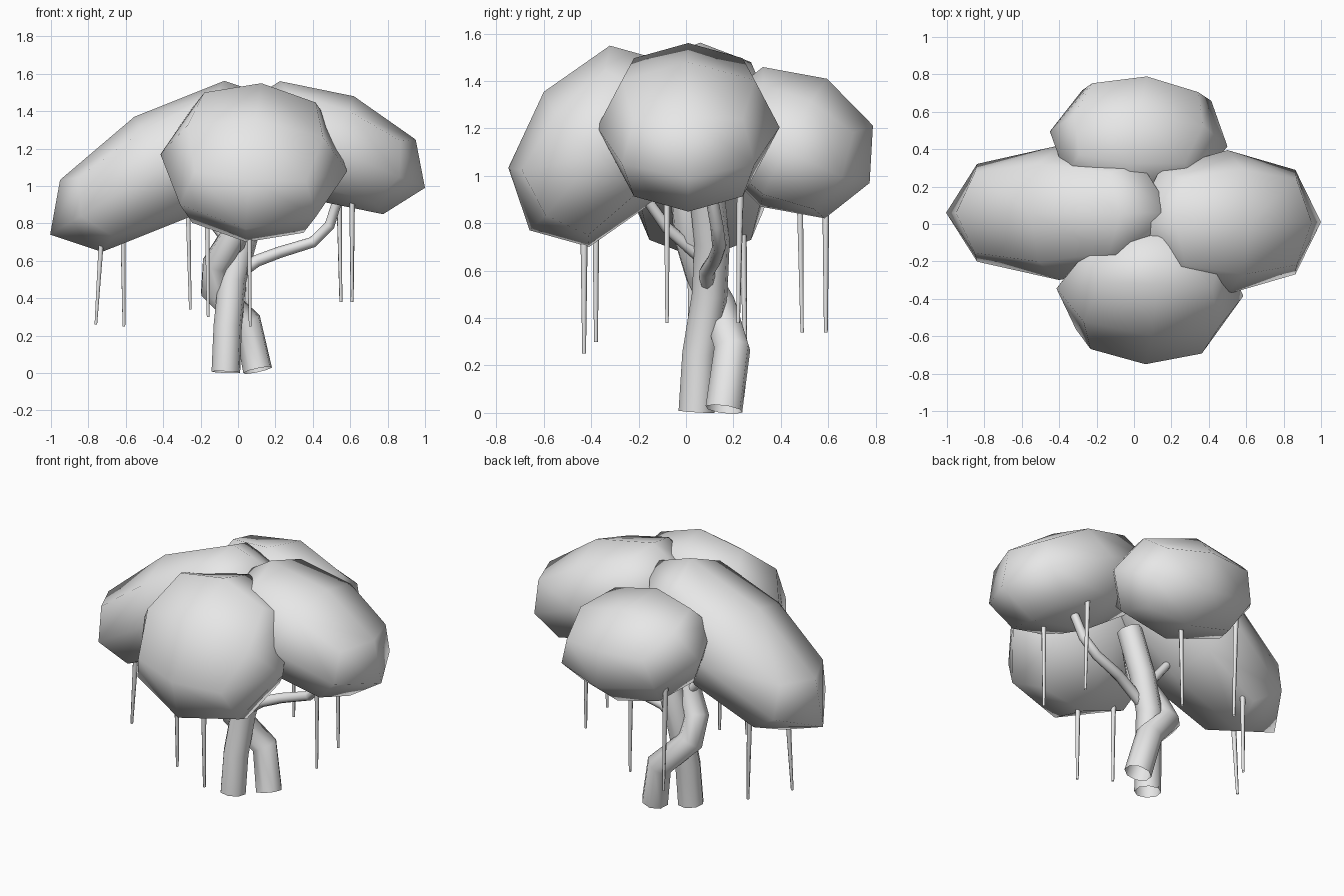
import bpy
import bmesh
from mathutils import Matrix, Vector

cube = bpy.data.objects.get("Cube")
if cube:
    bpy.data.objects.remove(cube, do_unlink=True)

GREY = (0.8, 0.8, 0.8, 1.0)
mat = bpy.data.materials.new("light grey")
mat.use_nodes = True
mat.diffuse_color = GREY
mat.node_tree.nodes["Principled BSDF"].inputs["Base Color"].default_value = GREY


def leaf_clump(name, centre, length, width, height):
    """Rounded cube stretched along three half-axis vectors."""
    axes = [Vector(a) / 0.84 for a in (length, width, height)]
    shape = Matrix(axes).transposed().to_4x4()
    bm = bmesh.new()
    bmesh.ops.create_cube(bm, size=2, matrix=Matrix.Translation(centre) @ shape)
    bmesh.ops.recalc_face_normals(bm, faces=bm.faces)
    for f in bm.faces:
        f.smooth = True
    mesh = bpy.data.meshes.new(name)
    bm.to_mesh(mesh)
    bm.free()
    mesh.materials.append(mat)
    ob = bpy.data.objects.new(name, mesh)
    bpy.context.collection.objects.link(ob)
    sub = ob.modifiers.new("Round", 'SUBSURF')
    sub.levels = sub.render_levels = 1


def tube(name, points, start, end, sides_res=2):
    """Open tapering tube along a path."""
    curve = bpy.data.curves.new(name, 'CURVE')
    curve.dimensions = '3D'
    curve.bevel_depth = 1.0
    curve.bevel_resolution = sides_res
    line = curve.splines.new('POLY')
    line.points.add(len(points) - 1)
    for i, p in enumerate(points):
        line.points[i].co = (*p, 1)
        line.points[i].radius = start + (end - start) * i / (len(points) - 1)
    curve.materials.append(mat)
    ob = bpy.data.objects.new(name, curve)
    bpy.context.collection.objects.link(ob)
    bpy.ops.object.select_all(action='DESELECT')
    ob.select_set(True)
    bpy.context.view_layer.objects.active = ob
    bpy.ops.object.convert(target='MESH')


# Foliage
leaf_clump("left_foliage", (0.5, 0.01, 1.205),
           (0.5, 0, -0.215), (0, 0.385, 0), (0.12, 0, 0.275))
leaf_clump("right_foliage", (-0.4, 0.06, 1.105),
           (-0.605, 0, -0.365), (0, 0.36, 0), (-0.155, 0, 0.265))
leaf_clump("front_foliage", (0.085, -0.365, 1.125),
           (-0.044, -0.295, -0.355), (0.5, -0.02, -0.045), (0.011, -0.235, 0.23))
leaf_clump("back_foliage", (0.025, 0.455, 1.14),
           (0.06, 0.32, -0.17), (-0.475, 0.04, 0.03), (0, 0.14, 0.27))

# Trunks
tube("main_trunk", [(-0.065, 0.045, 0.005), (-0.055, 0.06, 0.25), (-0.03, 0.1, 0.5),
                    (0.03, 0.11, 0.72), (0.1, 0.08, 1.0)], 0.078, 0.075)
tube("twisted_trunk", [(0.105, 0.16, 0.015), (0.05, 0.195, 0.27), (-0.13, 0.14, 0.45),
                       (-0.12, 0.07, 0.58), (-0.02, 0.02, 0.74), (0.0, 0.0, 0.95)],
     0.08, 0.072)

# Branches
tube("left_branch", [(0.0, 0.09, 0.53), (0.1, 0.09, 0.6), (0.22, 0.12, 0.645),
                     (0.4, 0.14, 0.7), (0.49, 0.13, 0.79), (0.54, 0.1, 0.95)], 0.034, 0.026)
tube("right_branch", [(-0.03, 0.05, 0.68), (-0.1, 0.05, 0.76), (-0.22, 0.06, 0.92)],
     0.03, 0.024)
tube("front_branch", [(0.0, 0.06, 0.66), (0.05, -0.08, 0.78), (0.1, -0.2, 0.95)],
     0.028, 0.022)

# Hanging roots: top and bottom of each
roots = [((-0.73, 0.02, 0.72), (-0.76, 0.02, 0.26)),
         ((-0.615, 0.24, 0.8), (-0.61, 0.25, 0.25)),
         ((-0.27, 0.59, 1.0), (-0.255, 0.59, 0.34)),
         ((0.05, 0.48, 0.95), (0.05, 0.49, 0.34)),
         ((-0.165, -0.38, 0.9), (-0.16, -0.38, 0.3)),
         ((0.06, -0.43, 0.8), (0.065, -0.43, 0.25)),
         ((0.54, 0.23, 1.0), (0.55, 0.22, 0.38)),
         ((0.61, -0.08, 1.0), (0.61, -0.08, 0.38))]
for i, path in enumerate(roots):
    tube(f"hanging_root_{i + 1}", path, 0.016, 0.008, 1)
